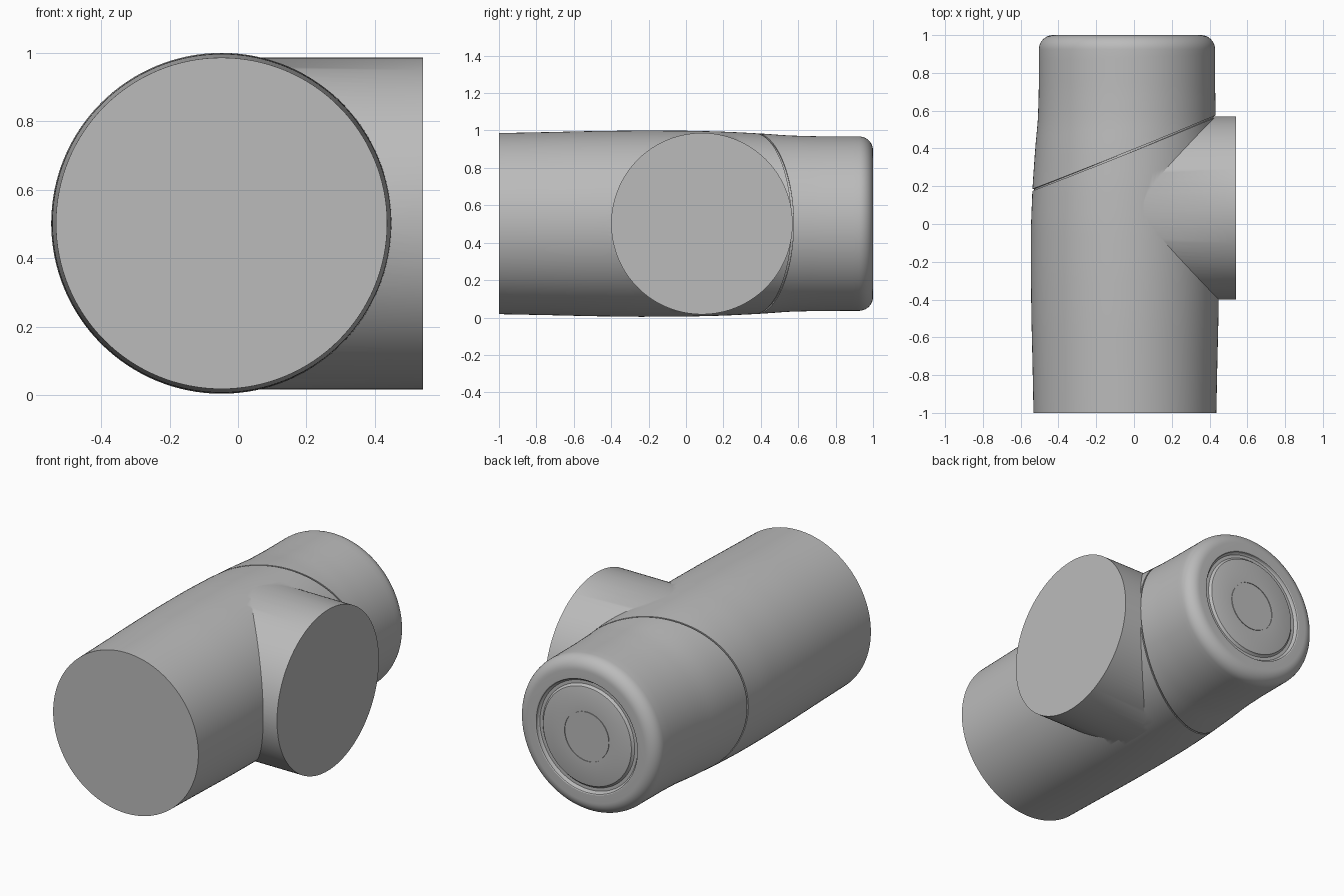
import bpy, bmesh, math
from mathutils import Matrix

cube = bpy.data.objects.get("Cube")
if cube:
    bpy.data.objects.remove(cube, do_unlink=True)

SEGMENTS = 128
AXIS_Z = 0.502

grey = bpy.data.materials.new("plain_grey")
grey.use_nodes = True
colour = (0.5, 0.5, 0.5, 1)
grey.diffuse_color = colour
grey.node_tree.nodes["Principled BSDF"].inputs["Base Color"].default_value = colour

# Pipe side: (y, radius, axis x)
SIDE = [(-1, .484, -.048), (-.75, .489, -.048), (-.5, .495, -.048),
        (-.25, .498, -.048), (0, .497, -.048), (.2, .492, -.045),
        (.4, .482, -.041), (.55, .471, -.038), (.7, .467, -.037), (1, .466, -.037)]


def side_at(y):
    """Radius and axis x of the pipe at a given length, eased between points."""
    for (y0, r0, c0), (y1, r1, c1) in zip(SIDE, SIDE[1:]):
        if y <= y1:
            t = max(0, (y - y0) / (y1 - y0))
            return r0 + (r1 - r0) * t, c0 + (c1 - c0) * t
    return SIDE[-1][1:]


def finish(name, bm):
    bmesh.ops.recalc_face_normals(bm, faces=bm.faces)
    mesh = bpy.data.meshes.new(name)
    bm.to_mesh(mesh)
    bm.free()
    mesh.materials.append(grey)
    obj = bpy.data.objects.new(name, mesh)
    bpy.context.collection.objects.link(obj)
    return obj


# Rings of the pipe: (y, slant, groove depth); rings tilt towards the seam
SEAM_Y, SLANT, GAP = .375, .406, .005
rings = []
for i in range(21):
    t = i / 20
    rings.append((-1 + t * (SEAM_Y - GAP + 1), SLANT * t ** 3, 0))
rings += [(SEAM_Y - GAP, SLANT, .009), (SEAM_Y + GAP, SLANT, .009)]
for i in range(13):
    t = i / 12
    start = SEAM_Y + GAP
    rings.append((start + t * (.925 - start), SLANT * (1 - t), 0))

# Rounded rear edge, then the shallow ring and fine circle in the end face
rear = []
for i in range(1, 11):
    a = math.pi / 2 * i / 10
    rear.append((.391 + .075 * math.cos(a), .925 + .075 * math.sin(a)))
rear += [(.342, 1), (.337, .997), (.333, .985), (.325, .979), (.306, .979),
         (.298, .985), (.294, .993), (.288, .995),
         (.150, .995), (.150, .991), (.145, .991), (.145, .995)]

bm = bmesh.new()
loops = []
angles = [2 * math.pi * i / SEGMENTS for i in range(SEGMENTS)]
for y, slant, depth in rings:
    loop = []
    for a in angles:
        yy = y + slant * .48 * math.cos(a)
        radius, cx = side_at(yy)
        radius -= depth
        loop.append(bm.verts.new((cx + radius * math.cos(a), yy,
                                  AXIS_Z + radius * math.sin(a))))
    loops.append(loop)
for radius, y in rear:
    loops.append([bm.verts.new((-.037 + radius * math.cos(a), y,
                                AXIS_Z + radius * math.sin(a))) for a in angles])
for low, high in zip(loops, loops[1:]):
    for i in range(SEGMENTS):
        j = (i + 1) % SEGMENTS
        bm.faces.new((low[i], low[j], high[j], high[i]))
bm.faces.new(loops[0])
bm.faces.new(loops[-1])
pipe = finish("tee_pipe", bm)

# Side branch along x
bm = bmesh.new()
bmesh.ops.create_cone(bm, cap_ends=True, segments=SEGMENTS, radius1=.485,
                      radius2=.485, depth=.59,
                      matrix=Matrix.Translation((.245, .085, AXIS_Z))
                      @ Matrix.Rotation(math.pi / 2, 4, 'Y'))
branch = finish("side_branch", bm)
branch.hide_render = True

# Join the branch to the pipe
join = pipe.modifiers.new("join_branch", 'BOOLEAN')
join.operation = 'UNION'
join.solver = 'EXACT'
join.object = branch
bpy.context.view_layer.objects.active = pipe
pipe.select_set(True)
bpy.ops.object.modifier_apply(modifier=join.name)
bpy.data.objects.remove(branch, do_unlink=True)
bpy.ops.object.shade_smooth_by_angle(angle=math.radians(30))
